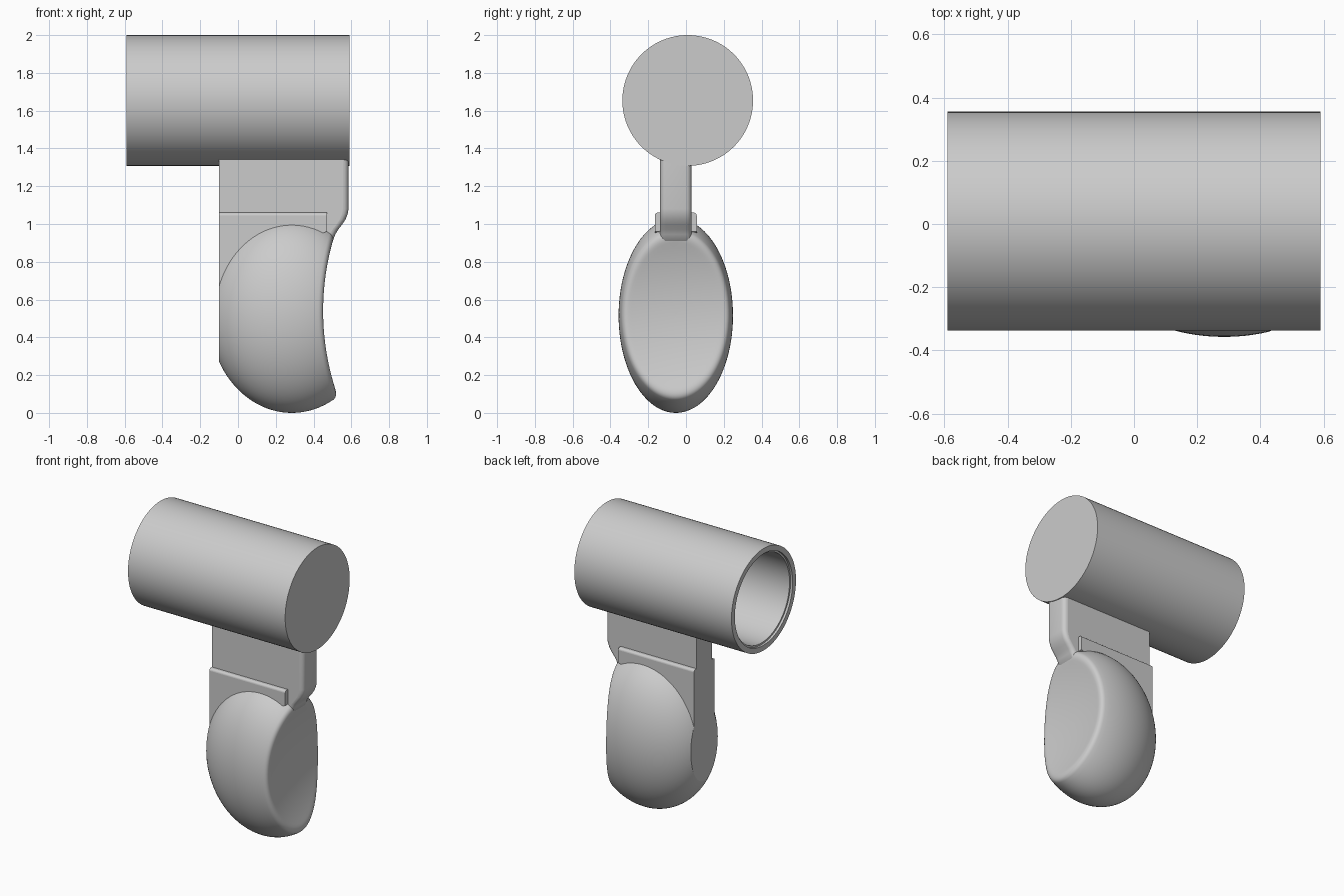
import bpy, bmesh
from math import sin, cos, pi, sqrt, asin
from mathutils import Vector

cube = bpy.data.objects.get("Cube")
if cube:
    bpy.data.objects.remove(cube, do_unlink=True)

grey = bpy.data.materials.new("plain grey")
grey.use_nodes = True
GREY = (0.6, 0.6, 0.6, 1)
grey.diffuse_color = GREY
grey.node_tree.nodes["Principled BSDF"].inputs["Base Color"].default_value = GREY

MID_Y = -0.054


def finish(bm, name):
    bmesh.ops.recalc_face_normals(bm, faces=bm.faces)
    mesh = bpy.data.meshes.new(name)
    bm.to_mesh(mesh)
    bm.free()
    mesh.materials.append(grey)
    ob = bpy.data.objects.new(name, mesh)
    bpy.context.collection.objects.link(ob)
    bpy.ops.object.select_all(action="DESELECT")
    ob.select_set(True)
    bpy.context.view_layer.objects.active = ob
    bpy.ops.object.shade_smooth_by_angle(angle=0.7)
    for face in mesh.polygons:  # flat end caps
        if len(face.vertices) > 4:
            face.use_smooth = False


def loft(rings):
    """Join rings of points with quads and close both ends."""
    bm = bmesh.new()
    loops = [[bm.verts.new(p) for p in ring] for ring in rings]
    n = len(loops[0])
    for a, b in zip(loops, loops[1:]):
        for i in range(n):
            j = (i + 1) % n
            bm.faces.new((a[i], a[j], b[j], b[i]))
    bm.faces.new(loops[0])
    bm.faces.new(loops[-1])
    return bm


def rounded_prism(profile, half, radius, inset):
    """Extrude an x-z outline both ways; inset gives the rounding direction."""
    rings = []
    for side in (-1, 1):
        for k in range(6):
            a = pi / 2 * (5 - k if side < 0 else k) / 5
            y = MID_Y + side * (half - radius + radius * sin(a))
            shift = radius * (1 - cos(a))
            rings.append([(x + shift * inset(x, z)[0], y, z + shift * inset(x, z)[1])
                          for x, z in profile])
    return loft(rings)


# Hollow cylinder, closed at +x, open with a stepped lip at -x
outline = [(0.59, 0.346), (-0.59, 0.346), (-0.59, 0.31), (-0.575, 0.31),
           (-0.575, 0.298), (0.545, 0.298)]
SIDES = 96
finish(loft([[(x, 0.009 + r * cos(2 * pi * i / SIDES), 1.654 + r * sin(2 * pi * i / SIDES))
              for i in range(SIDES)] for x, r in outline]), "hollow_cylinder")

# Stem with a curved foot that runs into the bowl rim
finish(rounded_prism([(-0.10, 0.75), (-0.10, 1.345), (0.585, 1.345), (0.585, 1.08),
                      (0.581, 1.055), (0.57, 1.025), (0.55, 0.995), (0.53, 0.97),
                      (0.515, 0.945), (0.502, 0.91), (0.40, 0.85)], 0.083, 0.03,
                     lambda x, z: (-1, 0) if x > 0.501 else (0, 0)), "stem")

# Wider collar block behind the bowl
finish(rounded_prism([(-0.10, 0.50), (-0.10, 1.06), (0.47, 1.06), (0.47, 0.96),
                      (0.30, 0.90), (0.05, 0.60)], 0.111, 0.015,
                     lambda x, z: (0, -1) if z > 1.05 else (0, 0)), "collar_block")

# Bowl: ellipsoid with a shallow curved scoop and a rounded rim
CX, CZ, RX, RY, RZ = 0.285, 0.515, 0.4376, 0.303, 0.515


def rim_x(z):
    return 1.813 - sqrt(1.36 ** 2 - (z - 0.54) ** 2)


def shell(phi, t):
    return Vector((CX - RX * cos(phi), MID_Y + RY * sin(phi) * cos(t),
                   CZ + RZ * sin(phi) * sin(t)))


def scoop(rim, s):
    z = CZ + s * (rim.z - CZ)
    return Vector((rim_x(z) - 0.012 * (1 - s * s), MID_Y + s * (rim.y - MID_Y), z))


spokes = []
for i in range(96):
    t = 2 * pi * i / 96
    phi = pi / 2
    for _ in range(15):
        phi = pi / 2 + asin((rim_x(shell(phi, t).z) - CX) / RX)
    rim = shell(phi, t)
    last = phi - 0.07
    outer = [shell(last * (0.01 + 0.99 * k / 32), t) for k in range(33)]
    inner = [scoop(rim, 0.88 * (1 - k / 16) + 0.01) for k in range(17)]
    p, q = outer[-1], inner[0]
    lip = [p.lerp(rim, f).lerp(rim.lerp(q, f), f) for f in (k / 7 for k in range(1, 7))]
    spokes.append(outer + lip + inner)
bowl = loft(list(zip(*spokes)))

# Flat back of the bowl
bmesh.ops.bisect_plane(bowl, geom=bowl.verts[:] + bowl.edges[:] + bowl.faces[:],
                       plane_co=(-0.0995, 0, 0), plane_no=(1, 0, 0), clear_inner=True)
bmesh.ops.holes_fill(bowl, edges=[e for e in bowl.edges if e.is_boundary], sides=0)
finish(bowl, "bowl")
